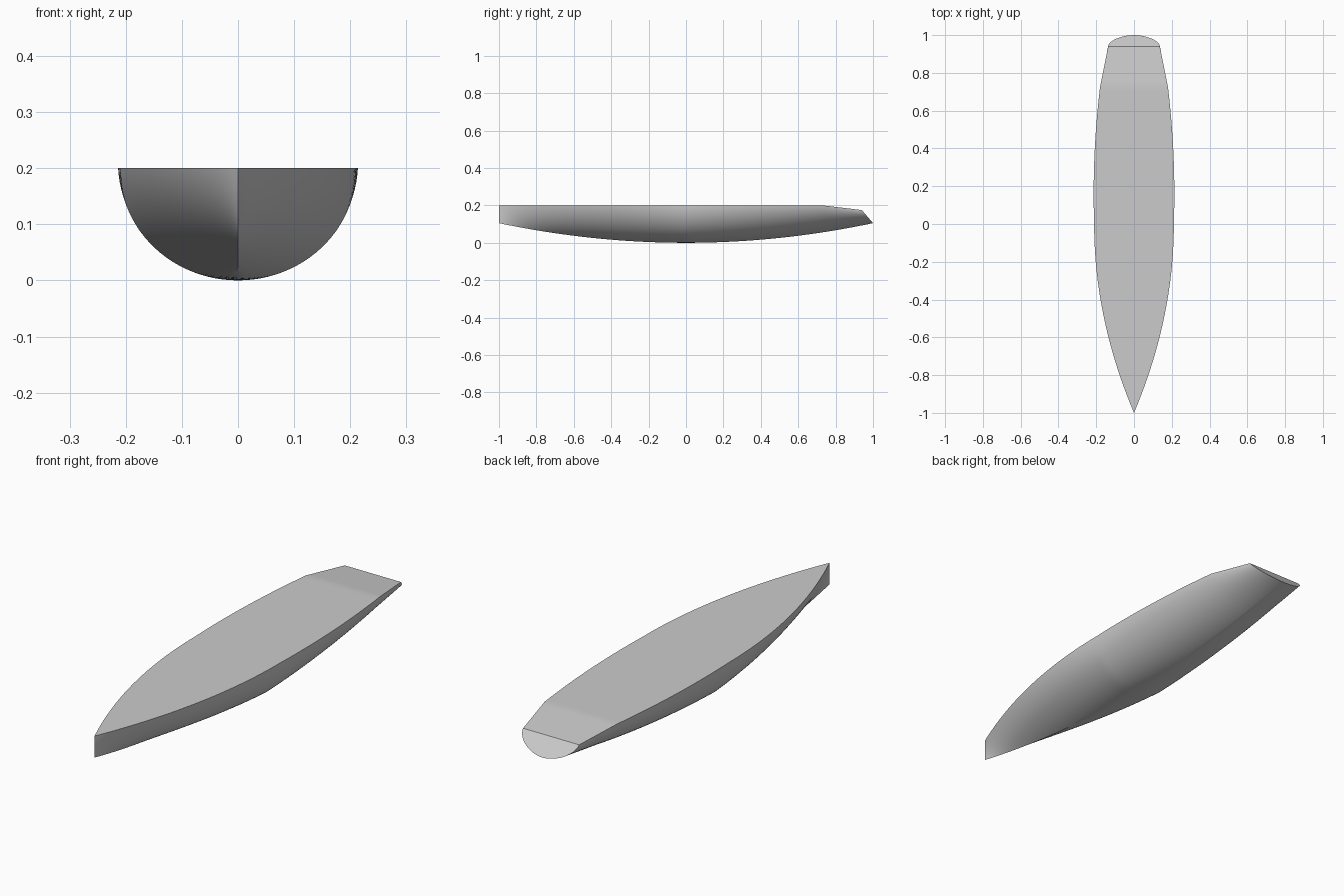
import bpy, bmesh, math
from mathutils import Vector

if "Cube" in bpy.data.objects:
    bpy.data.objects.remove(bpy.data.objects["Cube"])

N = 24        # steps from keel to sheer on each side
STEPS = 40    # sections in each half of the length


# Cross-sections: v = 0 at the keel, v = 1 at the sheer
def midship(v):
    t = v * math.pi / 2
    return Vector((0.211 * math.sin(t), 0, 0.2 * (1 - math.cos(t))))


def stem(v):
    return Vector((0, -1, 0.105 + 0.095 * v))


def transom(v):
    t = v * math.pi / 2
    e = 1.1
    x = 0.137 * math.sin(t) ** e
    h = 1 - math.cos(t) ** e
    return Vector((x, 1 - 0.06 * h, 0.105 + 0.07 * h))


# Lengthwise edges: u = 0 at midship, u = 1 at the end
def bow_keel(u):
    return Vector((0, -u, 0.105 * u * u))


def bow_sheer(u):
    return Vector((0.211 * (1 - u * u), -u, 0.2))


def stern_keel(u):
    return Vector((0, u, 0.105 * u * u))


def stern_sheer(u):
    y = 0.94 * u
    if y < 0.73:
        return Vector((0.211 + 0.0337 * y - 0.106 * y * y, y, 0.2))
    f = (y - 0.73) / 0.21
    return Vector((0.179 - 0.042 * f, y, 0.2 - 0.025 * f))


# Surface patch stretched between two edges and two sections
def patch(u, v, keel, sheer, end):
    ruled = keel(u).lerp(sheer(u), v)
    across = midship(v).lerp(end(v), u)
    low = keel(0).lerp(keel(1), u)
    high = sheer(0).lerp(sheer(1), u)
    return ruled + across - low.lerp(high, v)


bm = bmesh.new()
rings = []
for i in range(-STEPS, STEPS + 1):
    u = abs(i) / STEPS
    parts = (bow_keel, bow_sheer, stem) if i < 0 else (stern_keel, stern_sheer, transom)
    ring = []
    for j in range(-N, N + 1):
        p = patch(u, abs(j) / N, *parts)
        if j < 0:
            p.x = -p.x
        ring.append(bm.verts.new(p))
    rings.append(ring)

# Hull skin and deck
for a, b in zip(rings, rings[1:]):
    for j in range(2 * N):
        bm.faces.new((a[j], a[j + 1], b[j + 1], b[j]))
    bm.faces.new((a[0], b[0], b[-1], a[-1]))

# Sloping transom
bm.faces.new(rings[-1])

bmesh.ops.remove_doubles(bm, verts=bm.verts, dist=1e-5)
bmesh.ops.recalc_face_normals(bm, faces=bm.faces)
mesh = bpy.data.meshes.new("boat_hull")
bm.to_mesh(mesh)
bm.free()
hull = bpy.data.objects.new("boat_hull", mesh)
bpy.context.collection.objects.link(hull)
bpy.context.view_layer.objects.active = hull
hull.select_set(True)
bpy.ops.object.shade_smooth_by_angle(angle=math.radians(30))
